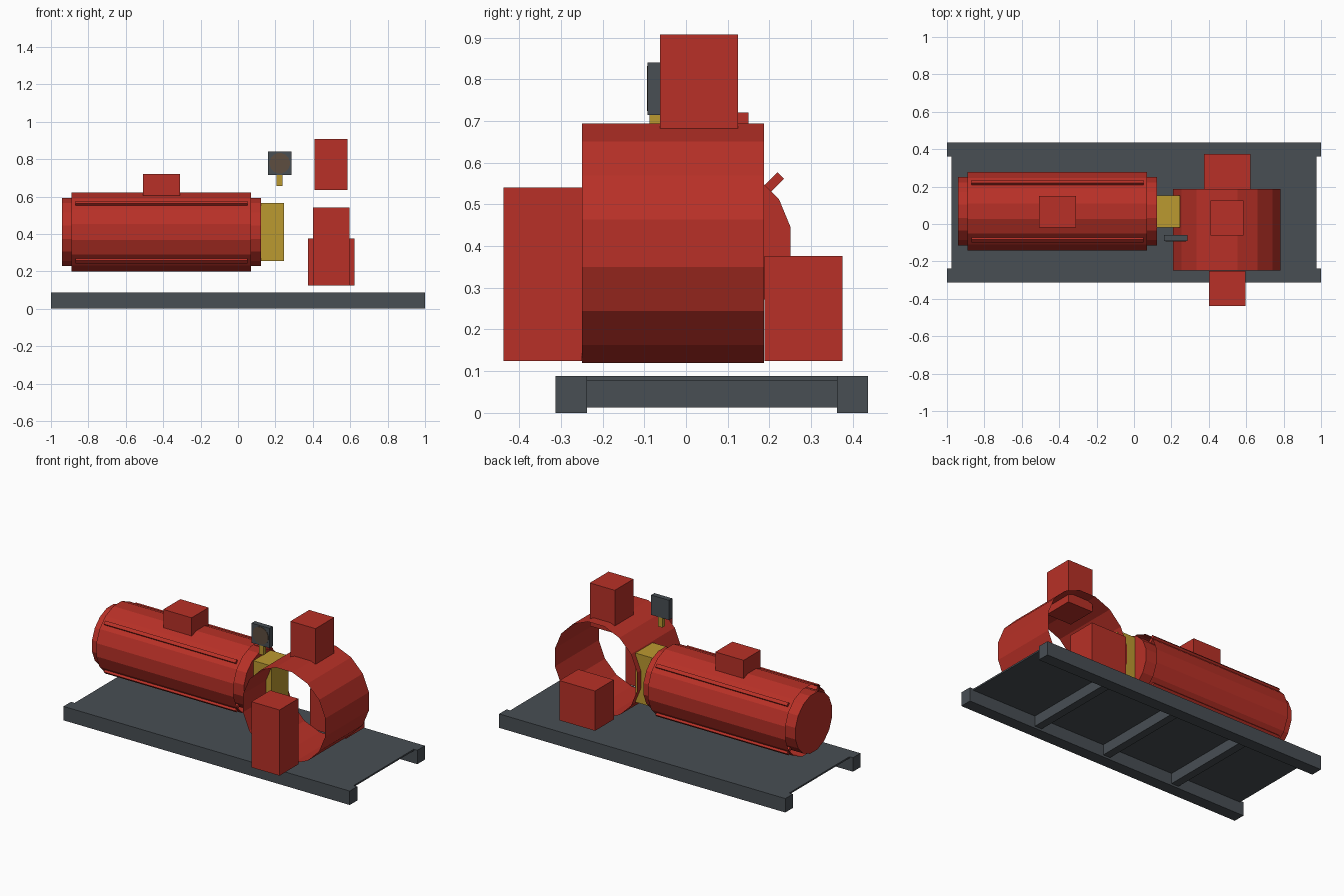
import bpy
import bmesh
import math
from mathutils import Matrix

cube = bpy.data.objects.get("Cube")
if cube:
    bpy.data.objects.remove(cube, do_unlink=True)


def material(name, colour):
    mat = bpy.data.materials.new(name)
    mat.use_nodes = True
    mat.diffuse_color = (*colour, 1)
    mat.node_tree.nodes["Principled BSDF"].inputs["Base Color"].default_value = (*colour, 1)
    return mat


RED = material("red paint", (0.48, 0.03, 0.02))
YELLOW = material("guard yellow", (0.5, 0.32, 0.03))
GREY = material("steel grey", (0.065, 0.077, 0.088))
BROWN = material("dial brown", (0.11, 0.075, 0.05))


def finish(name, bm, mat):
    mesh = bpy.data.meshes.new(name)
    bm.to_mesh(mesh)
    bm.free()
    mesh.materials.append(mat)
    obj = bpy.data.objects.new(name, mesh)
    bpy.context.collection.objects.link(obj)
    return obj


def box(name, mat, x, y, z):
    """Box from its (low, high) range on each axis."""
    bm = bmesh.new()
    bmesh.ops.create_cube(bm, size=1)
    bmesh.ops.scale(bm, vec=[r[1] - r[0] for r in (x, y, z)], verts=bm.verts)
    bmesh.ops.translate(bm, vec=[(r[0] + r[1]) / 2 for r in (x, y, z)], verts=bm.verts)
    return finish(name, bm, mat)


def cylinder(name, mat, axis, centre, radius, length, capped=True, sides=16):
    """Cylinder along X or Y with a flat side on top."""
    bm = bmesh.new()
    bmesh.ops.create_cone(bm, cap_ends=capped, segments=sides,
                          radius1=radius, radius2=radius, depth=length)
    turn = Matrix.Rotation(math.pi / 2, 4, "Y" if axis == "X" else "X")
    spin = Matrix.Rotation(math.pi / sides, 4, "Z")
    bmesh.ops.transform(bm, matrix=Matrix.Translation(centre) @ turn @ spin, verts=bm.verts)
    return finish(name, bm, mat)


# Base skid: deck, two side rails and cross members
RAILS = {"front_rail": (-0.313, -0.238), "back_rail": (0.362, 0.437)}
for name, span in RAILS.items():
    box(name, GREY, (-1, 1), span, (0, 0.088))
box("deck", GREY, (-0.975, 0.975), (-0.238, 0.362), (0.078, 0.088))
for i, x in enumerate((-0.5, 0, 0.5)):
    box(f"cross_member_{i + 1}", GREY, (x - 0.025, x + 0.025), (-0.238, 0.362), (0.013, 0.078))

# Motor: open shell, end caps, fins and terminal box
MY, MZ = 0.068, 0.41
cylinder("motor_shell", RED, "X", (-0.41, MY, MZ), 0.215, 0.96, capped=False)
for name, x in (("motor_rear_cap", -0.89), ("motor_drive_cap", 0.072)):
    cylinder(name, RED, "X", (x, MY, MZ), 0.186, 0.1)
for i in range(4):
    fin = box(f"motor_fin_{i + 1}", RED, (-0.87, 0.05), (-0.011, 0.011), (0.176, 0.225))
    fin.data.transform(Matrix.Translation((0, MY, MZ))
                       @ Matrix.Rotation(math.radians(45 + 90 * i), 4, "X"))
box("terminal_box", RED, (-0.508, -0.31), (-0.02, 0.15), (0.605, 0.72))

# Coupling guard between motor and pump
box("coupling_guard", YELLOW, (0.12, 0.247), (-0.02, 0.152), (0.255, 0.565))

# Pump casing: open ring with suction, discharge and top blocks
cylinder("pump_casing", RED, "Y", (0.497, -0.031, 0.407), 0.293, 0.437, capped=False)
box("suction_block", RED, (0.4, 0.597), (-0.438, -0.25), (0.125, 0.54))
box("discharge_block", RED, (0.373, 0.622), (0.188, 0.375), (0.125, 0.376))
box("top_block", RED, (0.41, 0.585), (-0.062, 0.125), (0.635, 0.907))

# Gauge on its stem
box("gauge_stem", YELLOW, (0.207, 0.238), (-0.087, -0.06), (0.655, 0.715))
box("gauge_body", GREY, (0.16, 0.285), (-0.092, -0.06), (0.715, 0.84))
cylinder("gauge_dial", BROWN, "Y", (0.223, -0.092, 0.778), 0.055, 0.004)
